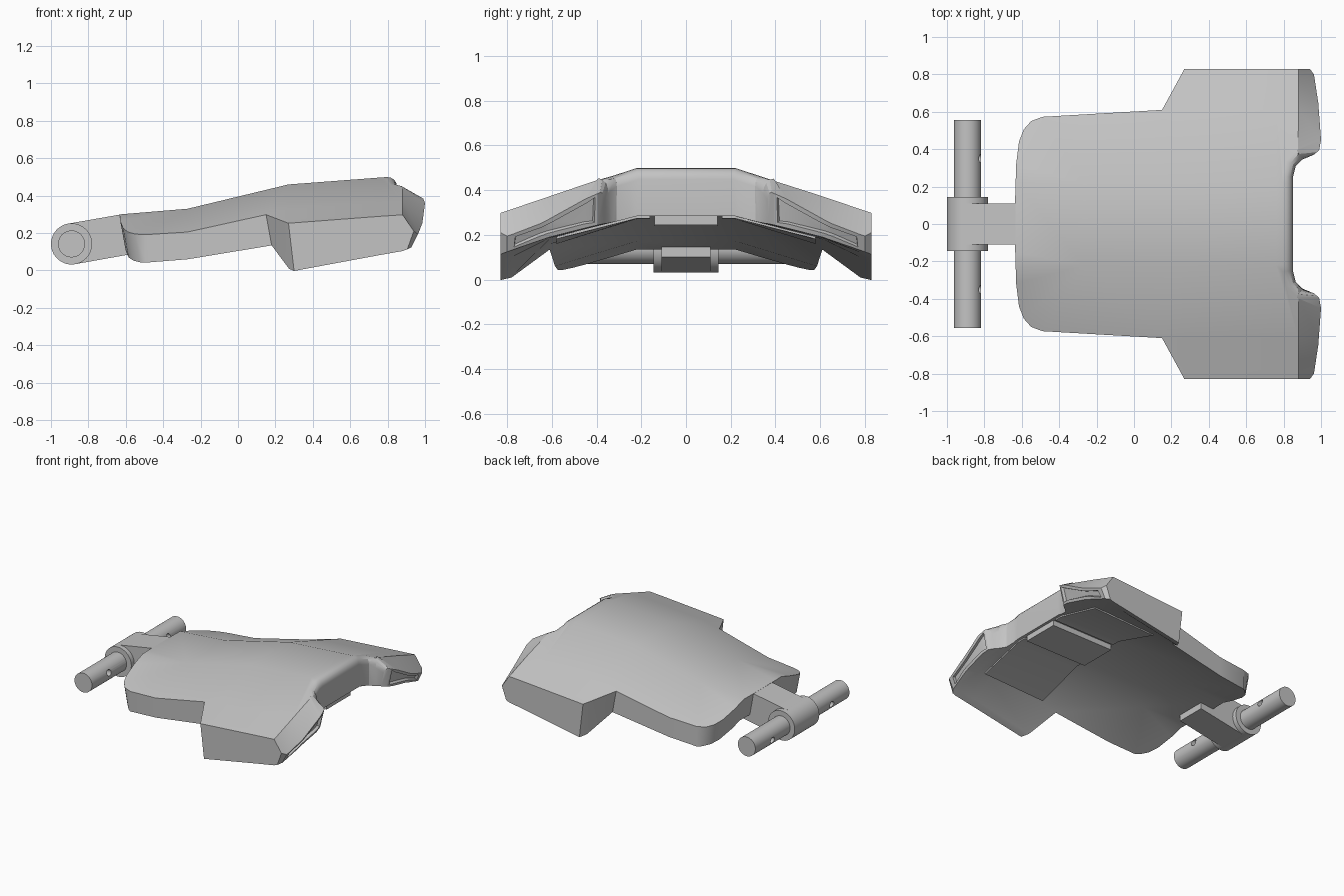
import bpy, bmesh, math
from mathutils import Matrix

cube = bpy.data.objects.get("Cube")
if cube:
    bpy.data.objects.remove(cube)

grey = bpy.data.materials.new("plain grey")
grey.use_nodes = True
grey.diffuse_color = (0.55, 0.55, 0.55, 1)
grey.node_tree.nodes["Principled BSDF"].inputs["Base Color"].default_value = (0.55, 0.55, 0.55, 1)


def smooth(ob, angle):
    bpy.ops.object.select_all(action='DESELECT')
    ob.select_set(True)
    bpy.context.view_layer.objects.active = ob
    bpy.ops.object.shade_smooth_by_angle(angle=math.radians(angle))


def finish(bm, name, angle=25):
    bmesh.ops.recalc_face_normals(bm, faces=bm.faces[:])
    mesh = bpy.data.meshes.new(name)
    bm.to_mesh(mesh)
    bm.free()
    mesh.materials.append(grey)
    ob = bpy.data.objects.new(name, mesh)
    bpy.context.collection.objects.link(ob)
    smooth(ob, angle)
    return ob


def interp(t, knots):
    """Piecewise linear curve."""
    for (a, u), (b, v) in zip(knots, knots[1:]):
        if t <= b:
            break
    return u + (v - u) * (t - a) / (b - a)


def ramp(t, start, end):
    return min(1, max(0, (t - start) / (end - start)))


RIDGE = [(-0.63, 0.3), (-0.27, 0.33), (0.27, 0.46), (0.76, 0.497), (0.88, 0.505), (1.0, 0.513)]
THICK = [(-0.63, 0.15), (-0.27, 0.145), (0.27, 0.17), (1.0, 0.19)]
BELLY = [(-0.63, 0.015), (0.27, 0.01), (0.88, 0.035), (1.0, 0.035)]


def skin(x, y):
    return interp(x, RIDGE) - 0.34 * max(0, abs(y) - 0.22)


def top(x, y):
    # The lobe ends slope down, more steeply towards the outside
    slope = 0.62 + 0.9 * ramp(abs(y), 0.45, 0.83)
    return skin(x, y) - slope * max(0, x - 0.88)


def under(x, y):
    belly = interp(x, BELLY) * ramp(abs(y), 0.61, 0.22)
    flare = 0.085 * ramp(abs(y), 0.61, 0.78) * ramp(x, 0.93, 0.31)
    return skin(x, y) - interp(x, THICK) - belly - flare


def slab(outline, upper, lower):
    """Plan outline cut along the creases, then raised between two height fields."""
    bm = bmesh.new()
    bm.faces.new([bm.verts.new((x, y, 0)) for x, y in outline])
    cuts = [((x, 0, 0), (1, 0, 0)) for x in (-0.27, 0.27, 0.76, 0.88)]
    cuts += [((0, s * y, 0), (0, 1, 0)) for y in (0.22, 0.61, 0.78) for s in (-1, 1)]
    for co, no in cuts:
        bmesh.ops.bisect_plane(bm, geom=bm.verts[:] + bm.edges[:] + bm.faces[:],
                               plane_co=co, plane_no=no, dist=0.0005)
    low = bm.verts[:]
    ext = bmesh.ops.extrude_face_region(bm, geom=bm.faces[:], use_keep_orig=True)
    high = [v for v in ext["geom"] if isinstance(v, bmesh.types.BMVert)]
    for v in high:
        v.co.z = upper(v.co.x, v.co.y)
    for v in low:
        v.co.z = lower(v.co.x, v.co.y)
    bmesh.ops.recalc_face_normals(bm, faces=bm.faces[:])
    return bm, low, high


# Shell: half of the plan outline, mirrored across y
half = [(-0.635, 0.15), (-0.63, 0.32), (-0.615, 0.44), (-0.59, 0.505), (-0.55, 0.55),
        (-0.49, 0.573), (0.15, 0.61), (0.27, 0.83), (0.94, 0.83), (0.962, 0.8),
        (0.985, 0.65), (1.0, 0.45), (0.99, 0.395), (0.96, 0.365), (0.9, 0.345),
        (0.865, 0.31), (0.85, 0.25)]
bm, low, high = slab(half + [(x, -y) for x, y in reversed(half)], top, under)

# Lean the end walls inward at the bottom
for v in low:
    x = v.co.x
    if x > 0.93:
        v.co.x -= 0.035
    elif x < -0.5 or (0.14 < x < 0.28 and abs(v.co.y) > 0.6):
        v.co.x += 0.03

# Sunken windows in the two lobe ends
bm.normal_update()
for s in (1, -1):
    ends = [f for f in bm.faces if f.normal.x > 0.8 and abs(f.normal.z) < 0.5
            and f.calc_center_median().x > 0.9 and 0.4 < s * f.calc_center_median().y < 0.78]
    if ends:
        bmesh.ops.inset_region(bm, faces=ends, thickness=0.02, depth=0)
        bmesh.ops.inset_region(bm, faces=ends, thickness=0.004, depth=-0.02)

# Rounded rim around the notch
bm.normal_update()
hi = set(high)
rim = [e for e in bm.edges if all(v in hi and v.co.x > 0.84 and abs(v.co.y) < 0.46 for v in e.verts)
       and any(abs(f.normal.z) < 0.5 for f in e.link_faces)]
bmesh.ops.bevel(bm, geom=rim, offset=0.055, segments=4, profile=0.5, affect='EDGES', clamp_overlap=False)
finish(bm, "shell")

# Underside panels
for name, y0, y1, depth in (("centre_panel", -0.14, 0.14, 0.04),
                            ("left_panel", 0.16, 0.58, 0.01),
                            ("right_panel", -0.58, -0.16, 0.01)):
    bm, _, _ = slab([(0.32, y0), (0.83, y0), (0.83, y1), (0.32, y1)],
                    lambda x, y: under(x, y) + 0.01, lambda x, y: under(x, y) - depth)
    finish(bm, name)


def cylinder(name, radius, length, centre, axis, sides=32, degrees=90):
    bm = bmesh.new()
    turn = Matrix.Rotation(math.radians(degrees), 4, axis)
    bmesh.ops.create_cone(bm, cap_ends=True, segments=sides, radius1=radius, radius2=radius,
                          depth=length, matrix=Matrix.Translation(centre) @ turn)
    return finish(bm, name, 30)


# Hinge barrel and pin
PIVOT = (-0.89, 0, 0.142)
cylinder("hinge_barrel", 0.11, 0.29, PIVOT, 'X', 48)
pin = cylinder("hinge_pin", 0.072, 1.11, PIVOT, 'X')

# Slightly tilted cross holes drilled through the pin
for y in (-0.35, 0.35):
    drill = cylinder("drill", 0.024, 0.4, (-0.89, y, 0.142), 'Y', 16, 78)
    mod = pin.modifiers.new("hole", 'BOOLEAN')
    mod.operation = 'DIFFERENCE'
    mod.solver = 'EXACT'
    mod.object = drill
    bpy.ops.object.select_all(action='DESELECT')
    pin.select_set(True)
    bpy.context.view_layer.objects.active = pin
    bpy.ops.object.modifier_apply(modifier=mod.name)
    bpy.data.objects.remove(drill)
smooth(pin, 30)

# Tongue joining the barrel to the shell
bm = bmesh.new()
side = [(-0.91, 0.25), (-0.63, 0.299), (-0.5, 0.305), (-0.5, 0.1), (-0.87, 0.034), (-0.91, 0.06)]
face = bm.faces.new([bm.verts.new((x, -0.11, z)) for x, z in side])
ext = bmesh.ops.extrude_face_region(bm, geom=[face], use_keep_orig=True)
bmesh.ops.translate(bm, vec=(0, 0.22, 0), verts=[v for v in ext["geom"] if isinstance(v, bmesh.types.BMVert)])
finish(bm, "hinge_tongue")
